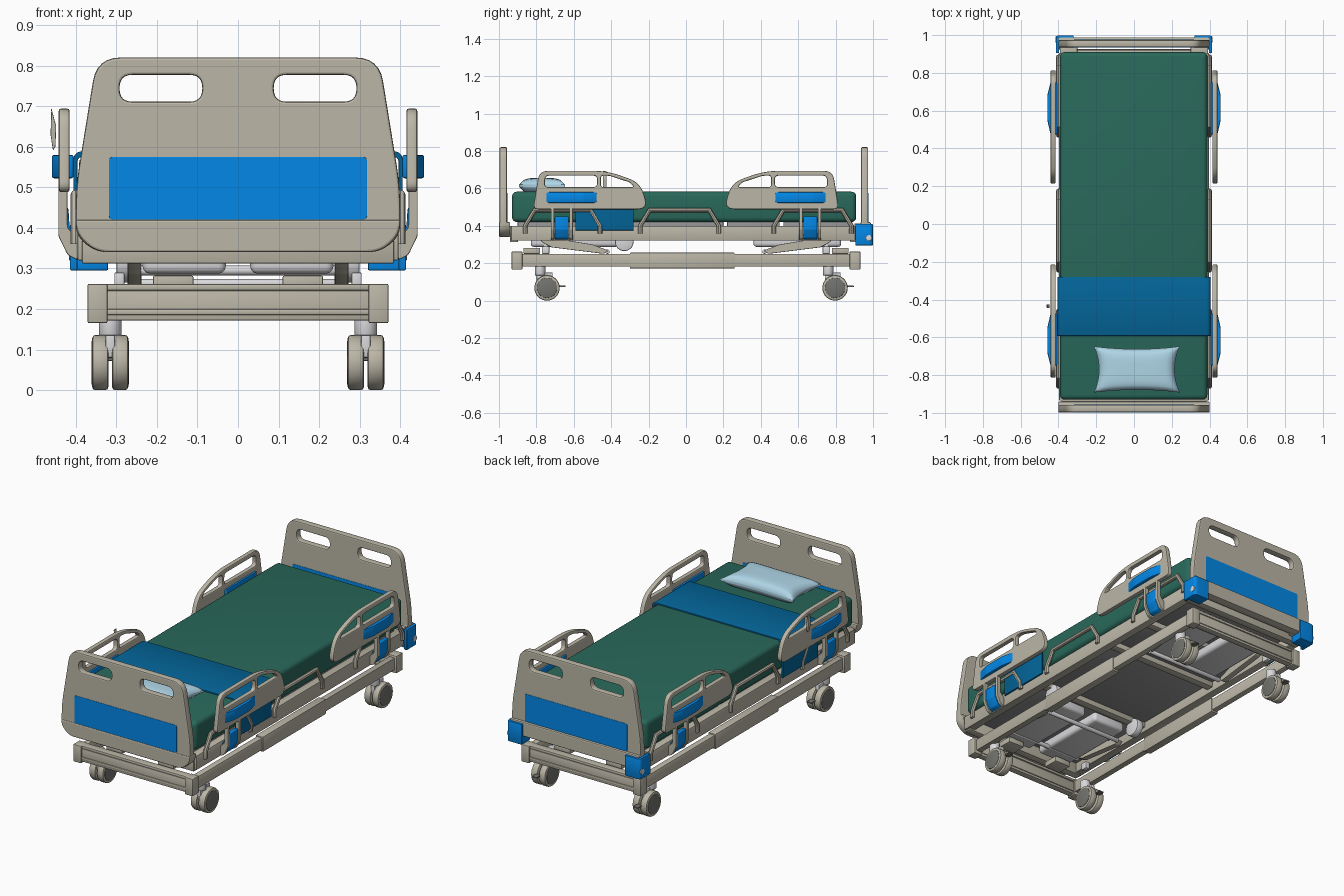
import bpy, bmesh, math
from mathutils import Vector

if "Cube" in bpy.data.objects:
    bpy.data.objects.remove(bpy.data.objects["Cube"], do_unlink=True)


def material(name, r, g, b):
    m = bpy.data.materials.new(name)
    m.use_nodes = True
    m.diffuse_color = (r, g, b, 1)
    m.node_tree.nodes["Principled BSDF"].inputs["Base Color"].default_value = (r, g, b, 1)
    return m


BEIGE = material("beige frame", .5, .47, .385)
BLUE = material("bright blue", .001, .25, .81)
GREEN = material("mattress green", .022, .14, .103)
BLANKET = material("blanket blue", .001, .13, .32)
PILLOW = material("pillow light blue", .43, .67, .8)
WHITE = material("motor white", .7, .7, .72)
DARK = material("deck grey", .3, .3, .3)
HUB = material("wheel grey", .17, .17, .155)
SIDES = ((1, "left"), (-1, "right"))
ENDS = ((-1, "head"), (1, "foot"))


def add(name, mesh, mat, angle=35):
    mesh.materials.clear()
    mesh.materials.append(mat)
    ob = bpy.data.objects.new(name, mesh)
    bpy.context.collection.objects.link(ob)
    bpy.ops.object.select_all(action="DESELECT")
    ob.select_set(True)
    bpy.context.view_layer.objects.active = ob
    bpy.ops.object.shade_smooth_by_angle(angle=math.radians(angle))
    return ob


def box(name, x, y, z, mat, bevel=.004, segments=2):
    """Bevelled box from (min, max) ranges."""
    bm = bmesh.new()
    bmesh.ops.create_cube(bm, size=1)
    for v in bm.verts:
        v.co = [sum(r) / 2 + c * abs(r[1] - r[0]) for c, r in zip(v.co, (x, y, z))]
    bmesh.ops.bevel(bm, geom=bm.edges[:], offset=bevel, segments=segments,
                    profile=.5, affect="EDGES")
    me = bpy.data.meshes.new(name)
    bm.to_mesh(me)
    bm.free()
    return add(name, me, mat)


def cylinder(name, centre, r, length, axis, mat, bevel=.002, n=28):
    bm = bmesh.new()
    bmesh.ops.create_cone(bm, cap_ends=True, segments=n, radius1=r, radius2=r, depth=length)
    rims = [e for e in bm.edges if abs(e.verts[0].co.z - e.verts[1].co.z) < 1e-5]
    bmesh.ops.bevel(bm, geom=rims, offset=bevel, segments=2, profile=.5, affect="EDGES")
    turn = Vector((0, 0, 1)).rotation_difference(Vector(axis)).to_matrix()
    bmesh.ops.transform(bm, matrix=turn.to_4x4(), verts=bm.verts)
    bmesh.ops.translate(bm, vec=centre, verts=bm.verts)
    me = bpy.data.meshes.new(name)
    bm.to_mesh(me)
    bm.free()
    return add(name, me, mat)


def fillet(points, r, n=6):
    """Round every corner of a polygon; r is one radius or one per corner."""
    out = []
    for i, p in enumerate(points):
        rad = r[i] if isinstance(r, (list, tuple)) else r
        p, a, b = Vector(p), Vector(points[i - 1]), Vector(points[(i + 1) % len(points)])
        s, e = p + (a - p).normalized() * rad, p + (b - p).normalized() * rad
        for k in range(n + 1):
            t = k / n
            out.append(s * (1 - t) ** 2 + p * 2 * t * (1 - t) + e * t * t)
    return out


def rect(x, z):
    return [(x[0], z[0]), (x[1], z[0]), (x[1], z[1]), (x[0], z[1])]


def from_curve(name, loops, mat, cyclic, **settings):
    cu = bpy.data.curves.new(name, "CURVE")
    for key, value in settings.items():
        setattr(cu, key, value)
    for loop in loops:
        sp = cu.splines.new("POLY")
        sp.points.add(len(loop) - 1)
        for p, co in zip(sp.points, loop):
            p.co = (*co, 0, 1) if len(co) == 2 else (*co, 1)
        sp.use_cyclic_u = cyclic
    tmp = bpy.data.objects.new(name + " curve", cu)
    bpy.context.collection.objects.link(tmp)
    dg = bpy.context.evaluated_depsgraph_get()
    me = bpy.data.meshes.new_from_object(tmp.evaluated_get(dg))
    bpy.data.objects.remove(tmp, do_unlink=True)
    return add(name, me, mat)


def plate(name, loops, plane, span, mat, bevel=.004):
    """Extruded outline with holes; plane is xz, yz or xy, span is its thickness range."""
    thick = abs(span[1] - span[0])
    ob = from_curve(name, loops, mat, True, dimensions="2D", fill_mode="BOTH",
                    extrude=thick / 2 - bevel, bevel_depth=bevel, bevel_resolution=1, offset=-bevel)
    q, mid = math.pi / 2, sum(span) / 2
    ob.rotation_euler = {"xz": (q, 0, 0), "yz": (q, 0, q), "xy": (0, 0, 0)}[plane]
    ob.location = {"xz": (0, mid, 0), "yz": (mid, 0, 0), "xy": (0, 0, mid)}[plane]
    return ob


def tube(name, path, r, mat):
    return from_curve(name, [path], mat, False, dimensions="3D", fill_mode="FULL",
                      bevel_depth=r, bevel_resolution=2, use_fill_caps=True)


# Head and foot boards with grip holes, blue panels and thick lower lips
for end, y0, y1, lip_y in (("head", -.996, -.957, (-.999, -.94)), ("foot", .936, .974, (.934, .988))):
    outline = fillet([(-.35, .34), (.35, .34), (.4, .38), (.4, .5), (.348, .82), (-.348, .82),
                      (-.4, .5), (-.4, .38)], [.03, .03, .03, .06, .06, .06, .06, .03])
    grips = [fillet(rect((s * .19 - .102, s * .19 + .102), (.711, .777)), .032) for s, _ in SIDES]
    plate(end + "_board", [outline] + grips, "xz", (y0, y1), BEIGE, .006)
    plate(end + "_board_panel", [fillet(rect((-.318, .318), (.42, .575)), .012)], "xz",
          (y0 - .0015, y1 + .0015), BLUE, .001)
    lip = fillet([(-.35, .34), (.35, .34), (.4, .385), (.4, .42), (-.4, .42), (-.4, .385)],
                 [.03, .03, .03, .004, .004, .03])
    plate(end + "_board_lip", [lip], "xz", lip_y, BEIGE, .006)

# Foot corner bumpers with rollers
for s, side in SIDES:
    corner = [(s * x, y) for x, y in ((.396, .905), (.414, .905), (.414, .999), (.32, .999), (.32, .978), (.396, .978))]
    plate(side + "_bumper", [fillet(corner, [.004, .004, .02, .004, .004, .004])], "xy", (.295, .41), BLUE)
    box(side + "_bumper_base", (s * .32, s * .41), (.925, .99), (.295, .338), BLUE)
    cylinder(side + "_bumper_roller", (s * .408, .978, .335), .016, .016, (1, 0, 0), WHITE)

# Mattress, deck, blanket band and pillow
box("mattress", (-.392, .388), (-.93, .91), (.42, .582), GREEN, .025, 4)
for i, (a, b) in enumerate(((-.9, -.36), (-.34, .2), (.22, .5), (.52, .88))):
    box(f"deck_panel_{i + 1}", (-.355, .355), (a, b), (.375, .422), DARK)
band = fillet([(-.406, .376), (-.406, .589), (.406, .589), (.406, .376), (.396, .376), (.396, .575),
               (-.396, .575), (-.396, .376)], [.003, .025, .025, .003, .003, .015, .015, .003])
plate("blanket", [band], "xz", (-.592, -.28), BLANKET, .002)

bm = bmesh.new()
bmesh.ops.create_cube(bm, size=2)
bmesh.ops.subdivide_edges(bm, edges=bm.edges[:], cuts=17, use_grid_fill=True)
for v in bm.verts:
    u, w, h = v.co
    puff = (max(0, 1 - u ** 4) * max(0, 1 - w ** 4)) ** .42
    v.co = (.015 + u * (.2 + .027 * w * w), -.77 + w * (.108 + .014 * u * u), .614 + h * (.006 + .036 * puff))
me = bpy.data.meshes.new("pillow")
bm.to_mesh(me)
bm.free()
add("pillow", me, PILLOW, 80)

# Upper frame
for s, side in SIDES:
    box(side + "_upper_rail", (s * .35, s * .396), (-.935, .905), (.32, .4), BEIGE)
    box(side + "_foot_board_mount", (s * .3, s * .392), (.9, .94), (.34, .412), BEIGE)
for i, y in enumerate((-.92, -.35, .21, .51, .9)):
    z = (.312, .4) if abs(y) >= .9 else (.345, .395)
    box(f"upper_crossbar_{i + 1}", (-.385, .385), (y - .022, y + .022), z, BEIGE)

# Base frame
for s, side in SIDES:
    box(side + "_base_rail", (s * .325, s * .36), (-.9, .9), (.182, .25), BEIGE)
    box(side + "_base_sleeve", (s * .32, s * .365), (-.3, .26), (.172, .256), BEIGE)
    for e, end in ENDS:
        box(f"{side}_{end}_base_post", (s * .322, s * .371), (e * .875, e * .932), (.165, .262), BEIGE)
for e, end in ENDS:
    box(end + "_base_crossbar", (-.33, .33), (e * .885, e * .922), (.172, .245), BEIGE)
    box(end + "_base_cap", (-.33, .33), (e * .88, e * .925), (.246, .262), BEIGE)
    box(end + "_base_crossbar_ridge", (-.33, .33), (e * .88, e * .927), (.185, .2), BEIGE)

# Lifting linkage and motors
for e, end in ENDS:
    for y, z in ((.42, .262), (.75, .295)):
        cylinder(f"{end}_lift_rod_{z}", (0, e * y, z), .012, .48, (1, 0, 0), WHITE)
    for s, side in SIDES:
        arm = [(e * y, z) for y, z in ((.78, .32), (.72, .285), (.44, .25), (.415, .268), (.5, .3), (.68, .33))]
        plate(f"{side}_{end}_lift_arm", [fillet(arm, .008)], "yz", (s * .238, s * .272), BEIGE, .003)
        box(f"{side}_{end}_motor", (s * .03, s * .235), (e * .36, e * .83), (.287, .345), WHITE, .018, 3)
        box(f"{side}_{end}_lift_foot", (s * .11, s * .21), (e * .78, e * .87), (.25, .282), BEIGE)
        box(f"{side}_{end}_lift_link", (s * .28, s * .305), (e * .73, e * .77), (.25, .29), WHITE)
for s, side in SIDES:
    cylinder(side + "_motor_drum", (s * .28, -.33, .315), .05, .04, (1, 0, 0), WHITE, .006)

# Twin wheel casters
for e, end, y in ((-1, "head", -.743), (1, "foot", .797)):
    for s, side in SIDES:
        cap, x = f"{side}_{end}_caster", s * .315
        for k, part in ((-1, "inner"), (1, "outer")):
            cx = x + s * k * .0245
            cylinder(f"{cap}_{part}_wheel", (cx, y, .068), .068, .04, (1, 0, 0), BEIGE, .008, 32)
            cylinder(f"{cap}_{part}_hub", (cx + s * k * .016, y, .068), .054, .012, (1, 0, 0), HUB)
        box(cap + "_fork", (x - .012, x + .012), (y - .055, y + .03), (.08, .15), WHITE)
        cylinder(cap + "_stem", (x, y - .037, .165), .028, .06, (0, 0, 1), WHITE)
        box(cap + "_pedal", (x - .015, x + .015), (y + .06, y + .1), (.072, .08), HUB, .002)

# Side rails with windows, release handles, hinges and low guard tubes
for s, side in SIDES:
    for e, end in ENDS:
        tag = f"{side}_{end}"

        def yz(points):
            return [(e * y, z) for y, z in points]
        outline = fillet(yz([(.818, .488), (.785, .694), (.42, .694), (.245, .63), (.2, .488)]),
                         [.03, .05, .08, .06, .06])
        wide = fillet(yz([(.757, .607), (.752, .668), (.475, .668), (.475, .607)]), .022)
        narrow = fillet(yz([(.455, .607), (.455, .668), (.41, .668), (.295, .63), (.28, .607)]),
                        [.015, .015, .02, .015, .008])
        plate(tag + "_side_rail", [outline, wide, narrow], "yz", (s * .415, s * .442), BEIGE, .006)
        grip = [(s * x, e * y) for x, y in ((.405, .475), (.442, .475), (.459, .55), (.459, .68), (.442, .75), (.405, .75))]
        plate(tag + "_release_handle", [fillet(grip, .01)], "xy", (.522, .58), BLUE, .006)
        hinge = [(s * x, z) for x, z in ((.385, .322), (.418, .335), (.44, .38), (.44, .45), (.418, .45), (.415, .4), (.385, .385))]
        plate(tag + "_hinge_cover", [fillet(hinge, .006)], "xz", (e * .628, e * .702), BLUE, .003)
        for y in (.614, .714):
            arm = [(s * x, z) for x, z in ((.395, .32), (.42, .333), (.443, .38), (.443, .5), (.42, .5), (.42, .4), (.395, .375))]
            plate(f"{tag}_hinge_arm_{y}", [fillet(arm, .008)], "xz", (e * (y - .009), e * (y + .009)), BEIGE, .003)
    for part, a, b in (("head", -.86, -.46), ("middle", -.245, .175), ("foot", .47, .885)):
        yzs = ((a, .36), (a, .4), (a + .05, .483), (b - .05, .483), (b, .4), (b, .36))
        tube(f"{side}_{part}_guard_tube", [(s * .4, y, z) for y, z in yzs], .0125, BEIGE)

# Small release lever beside the head rail
lever = [(-.46, .695), (-.448, .65), (-.45, .6), (-.456, .59), (-.462, .63)]
plate("right_lever", [fillet(lever, .003)], "xz", (-.445, -.425), BEIGE, .002)
